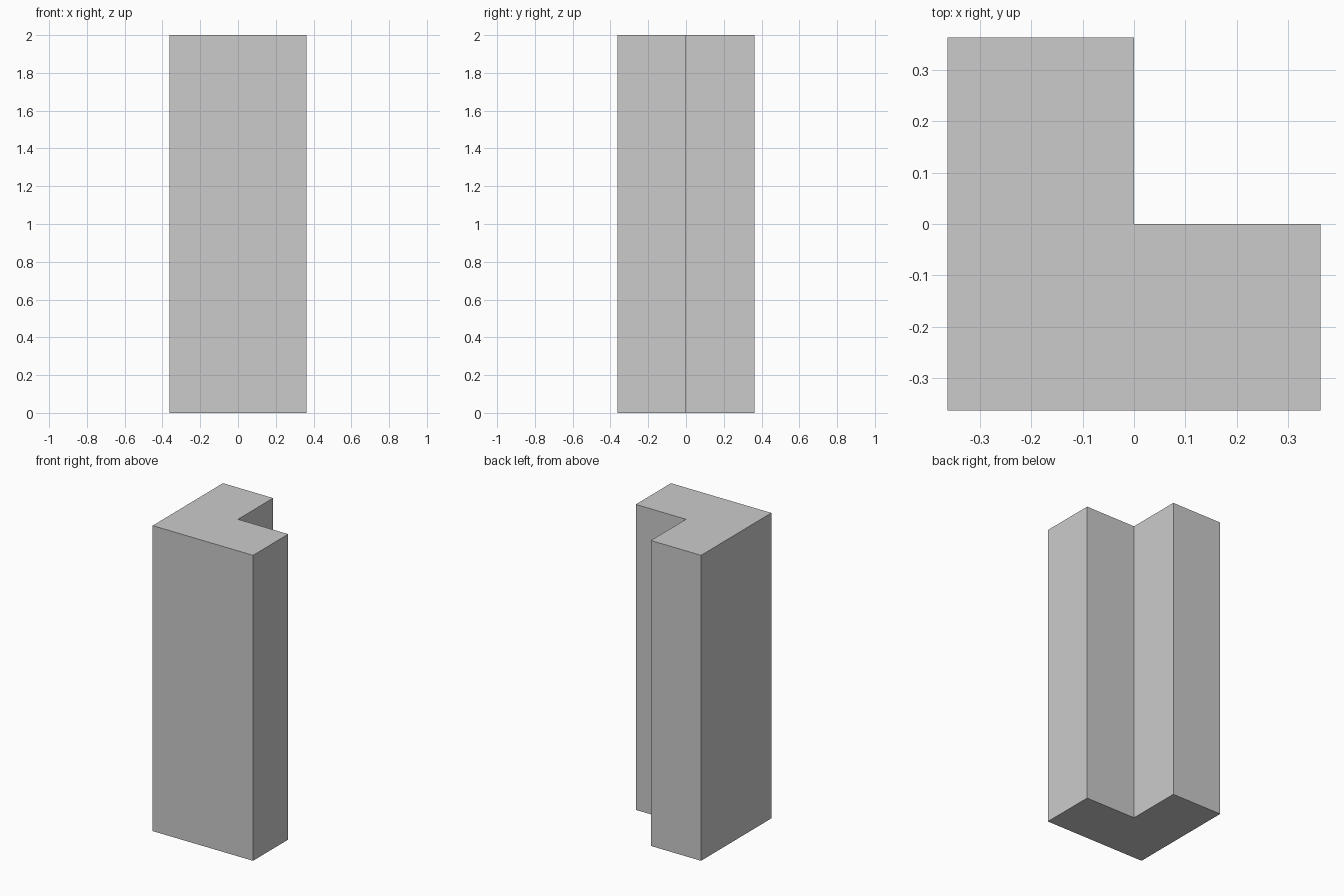
import bpy
import bmesh

if "Cube" in bpy.data.objects:
    bpy.data.objects.remove(bpy.data.objects["Cube"])

HALF = 0.3636   # half width of the footprint
HEIGHT = 2.0

# L-shaped footprint, counter-clockwise, notch at the back right
profile = [(-HALF, -HALF), (HALF, -HALF), (HALF, 0),
           (0, 0), (0, HALF), (-HALF, HALF)]

# Extrude the footprint into the corner column
bm = bmesh.new()
base = bm.faces.new([bm.verts.new((x, y, 0)) for x, y in profile])
extruded = bmesh.ops.extrude_face_region(bm, geom=[base], use_keep_orig=True)
top_verts = [g for g in extruded["geom"] if isinstance(g, bmesh.types.BMVert)]
bmesh.ops.translate(bm, verts=top_verts, vec=(0, 0, HEIGHT))
bmesh.ops.recalc_face_normals(bm, faces=bm.faces[:])

mesh = bpy.data.meshes.new("corner_column")
bm.to_mesh(mesh)
bm.free()
bpy.context.collection.objects.link(bpy.data.objects.new("corner_column", mesh))
